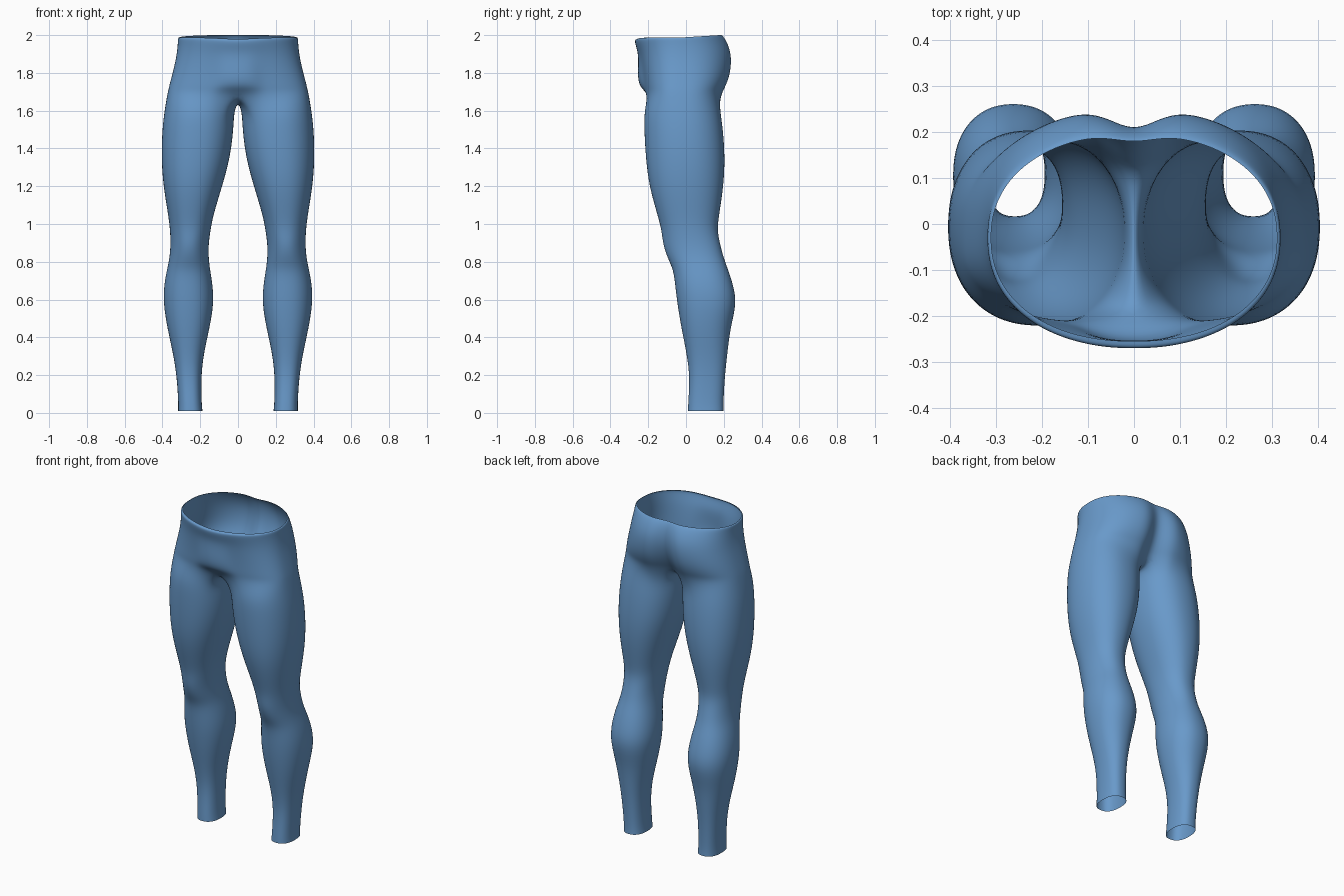
import bpy, bmesh, math

if "Cube" in bpy.data.objects:
    bpy.data.objects.remove(bpy.data.objects["Cube"])

N, ARC = 32, 24          # points round a leg, spans of the outer arc shared with the hips


def sp(v, e):
    return math.copysign(abs(v) ** e, v)


# leg sections: z, inner x, outer x, front y, back y
LEG = [
    (0.01, .188, .317, .010, .200), (0.06, .193, .316, .012, .198),
    (0.20, .195, .325, .020, .206), (0.32, .180, .345, .002, .220),
    (0.45, .150, .375, -.025, .235), (0.58, .127, .396, -.047, .270),
    (0.68, .134, .392, -.058, .250), (0.76, .148, .376, -.068, .223),
    (0.82, .155, .363, -.098, .200), (0.89, .156, .357, -.122, .182),
    (0.97, .145, .360, -.130, .165), (1.05, .130, .370, -.152, .176),
    (1.20, .083, .396, -.196, .200), (1.35, .041, .407, -.214, .207),
    (1.50, .023, .402, -.222, .197), (1.60, .020, .390, -.222, .182)]

# hip sections: z, half width, front y, back y, cleft depth, bulge, squareness
HIP = [
    (1.69, .374, -.215, .195, .085, -.015, 2.7),
    (1.725, .366, -.222, .216, .080, .026, 2.6),
    (1.78, .352, -.228, .240, .070, .030, 2.5),
    (1.85, .334, -.238, .252, .055, .016, 2.4),
    (1.91, .323, -.250, .248, .045, .004, 2.3),
    (1.96, .319, -.268, .225, .030, .002, 2.2),
    (1.985, .319, -.272, .203, .022, .000, 2.2),
    (1.987, .311, -.255, .195, .018, .000, 2.2)]

bm = bmesh.new()

# leg rings, starting at the inner front corner and going round the outside
rings = []
for z, xi, xo, yf, yb in LEG:
    cx, rx, cy, ry = (xi + xo) / 2, (xo - xi) / 2, (yf + yb) / 2, (yb - yf) / 2
    knee = math.exp(-((z - .88) / .09) ** 2)
    e = .90 if z > .3 else .82
    ring = []
    for i in range(N):
        a = math.radians(-135 + 270 * i / ARC) if i <= ARC else \
            math.radians(135 + 90 * (i - ARC) / (N - ARC))
        c, s = sp(math.cos(a), e), sp(math.sin(a), e)
        # narrower kneecap on the front half
        if s < 0:
            c *= 1 - .18 * knee * s * s
        ring.append(bm.verts.new((cx + rx * c, cy + ry * s, z)))
    rings.append(ring)

# hip arcs from centre front to centre back
arcs = []
for k, (z, w, yf, yb, cleft, bulge, n) in enumerate(HIP):
    top = max(0, (z - 1.85) / .137)
    arc = []
    for i in range(ARC + 1):
        t = math.pi * i / ARC
        x = 0 if i in (0, ARC) else w * sp(math.sin(t), 2 / n)
        c = sp(math.cos(t), 2 / n)
        cy = -.03
        y = cy + c * (yf - cy) if c > 0 else cy - c * (yb - cy)
        if c > 0:
            y -= bulge * math.exp(-(x / .10) ** 4)
            dz = -.008 * top * math.exp(-(x / .12) ** 2)
        else:
            y -= cleft * math.exp(-(x / .055) ** 2)
            dz = .014 * top * -c
        arc.append(bm.verts.new((x, y, z + dz)))
    arcs.append(arc)

# crotch strip along the centre plane closes the top leg ring
a, b = arcs[0][ARC].co, arcs[0][0].co
crotch = list(arcs[0])
for j in range(1, N - ARC):
    f = j / (N - ARC)
    p = a.lerp(b, f)
    crotch.append(bm.verts.new((0, p.y, p.z - .045 * math.sin(math.pi * f) ** .7)))
rings.append(crotch)

for lo, hi in zip(rings, rings[1:]):
    for i in range(N):
        j = (i + 1) % N
        bm.faces.new((lo[i], lo[j], hi[j], hi[i]))
for lo, hi in zip(arcs, arcs[1:]):
    for i in range(ARC):
        bm.faces.new((lo[i], lo[i + 1], hi[i + 1], hi[i]))

me = bpy.data.meshes.new("leggings")
bm.to_mesh(me)
bm.free()
leggings = bpy.data.objects.new("leggings", me)
bpy.context.collection.objects.link(leggings)

# blue cloth
mat = bpy.data.materials.new("blue cloth")
mat.diffuse_color = (.14, .32, .59, 1)
mat.use_nodes = True
mat.node_tree.nodes["Principled BSDF"].inputs["Base Color"].default_value = mat.diffuse_color
me.materials.append(mat)

# second leg and smooth surface
mir = leggings.modifiers.new("mirror", 'MIRROR')
mir.merge_threshold = .0005
sub = leggings.modifiers.new("smooth", 'SUBSURF')
sub.levels = sub.render_levels = 2
me.shade_smooth()
